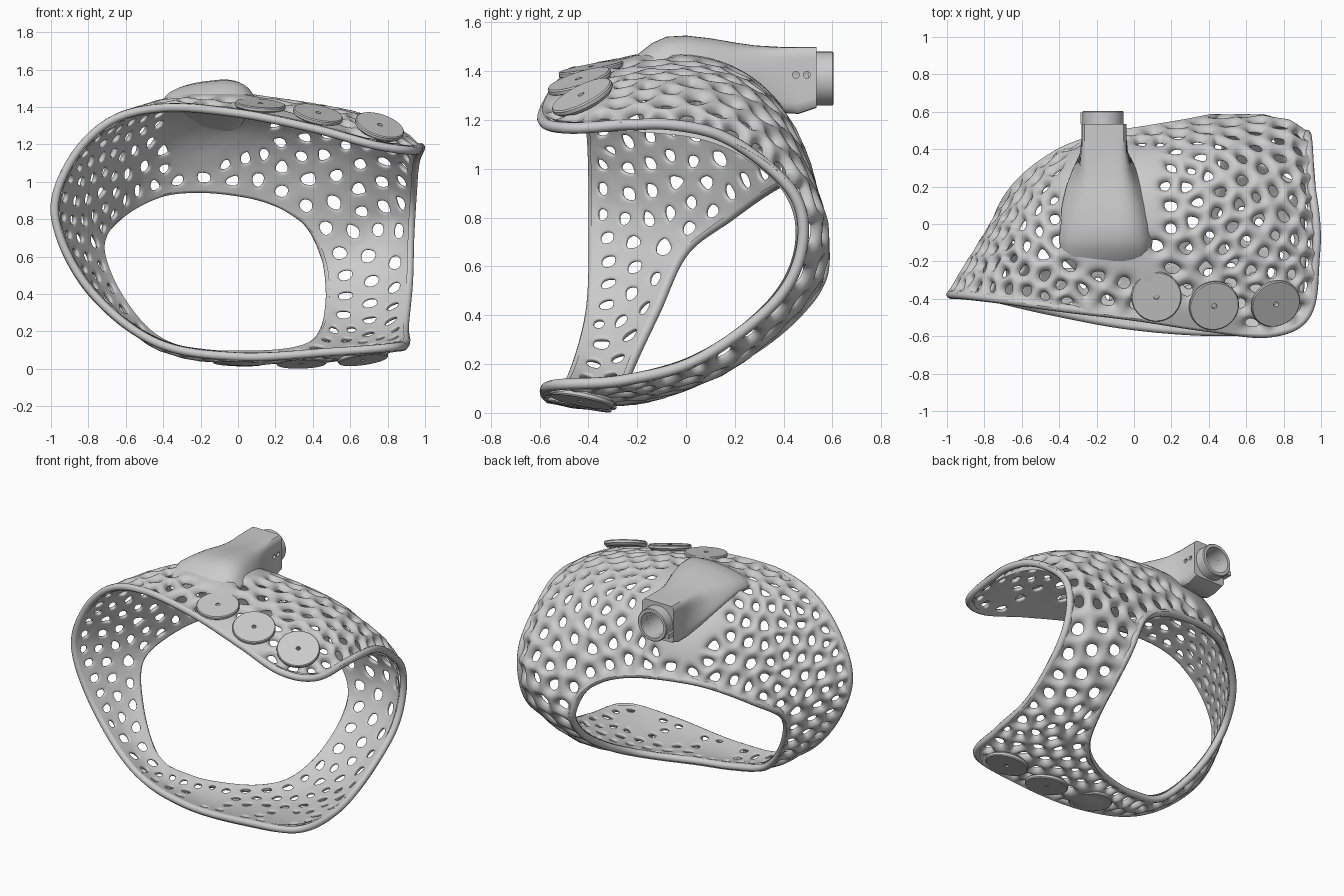
import bpy, bmesh, math, random
from mathutils import Vector, Matrix
from mathutils.kdtree import KDTree

if "Cube" in bpy.data.objects:
    bpy.data.objects.remove(bpy.data.objects["Cube"])

random.seed(4)

# Guide loops of the shell, clockwise from the left: open rim, middle, back opening
RIM = [(-.99, -.37, .8), (-.915, -.375, 1.1), (-.7, -.405, 1.33), (-.4, -.45, 1.41), (0, -.5, 1.38),
       (.4, -.56, 1.3), (.73, -.59, 1.21), (.93, -.49, 1.18), (.985, -.2, 1.18), (.965, .15, 1.12),
       (.945, .43, .93), (.93, .49, .7), (.92, .38, .45), (.9, .06, .21), (.9, -.25, .12),
       (.83, -.53, .1), (.5, -.58, .075), (0, -.55, .05), (-.45, -.47, .13), (-.81, -.385, .42)]
MIDDLE = [(-.87, -.17, .74), (-.72, 0, 1.03), (-.55, .1, 1.26), (-.32, .16, 1.385), (.02, .18, 1.42),
          (.38, .2, 1.38), (.62, .2, 1.33), (.79, .26, 1.22), (.87, .38, 1.08), (.86, .51, .93),
          (.77, .58, .8), (.74, .56, .6), (.72, .43, .4), (.7, .18, .18), (.63, -.08, .08),
          (.5, -.25, .04), (.28, -.35, .03), (-.1, -.38, .03), (-.45, -.34, .11), (-.73, -.23, .38)]
BACK = [(-.75, 0, .66), (-.65, .2, .82), (-.43, .38, .94), (-.2, .47, .965), (.04, .51, .94),
        (.21, .54, .89), (.33, .555, .82), (.39, .575, .76), (.43, .58, .69), (.46, .58, .61),
        (.48, .565, .54), (.49, .51, .45), (.49, .39, .33), (.46, .2, .2), (.39, .02, .11),
        (.25, -.1, .07), (.05, -.19, .06), (-.2, -.24, .07), (-.45, -.24, .14), (-.66, -.12, .4)]
THICK = .038


def loop_point(loop, u):
    n, i = len(loop), int(u)
    t = u - i
    a, b, c, d = (Vector(loop[(i + k) % n]) for k in (-1, 0, 1, 2))
    return .5 * (2*b + (c - a)*t + (2*a - 5*b + 4*c - d)*t*t + (3*b - a - 3*c + d)*t**3)


def make_object(name, bm, angle=35):
    mesh = bpy.data.meshes.new(name)
    bm.to_mesh(mesh)
    bm.free()
    ob = bpy.data.objects.new(name, mesh)
    bpy.context.collection.objects.link(ob)
    bpy.ops.object.select_all(action='DESELECT')
    ob.select_set(True)
    bpy.context.view_layer.objects.active = ob
    bpy.ops.object.shade_smooth_by_angle(angle=math.radians(angle))
    return ob


def lathe(name, profile, pos, axis, seg=48):
    """Closed ring profile of (radius, height) turned about an axis."""
    m = Matrix.Translation(pos) @ Vector(axis).to_track_quat('Z', 'Y').to_matrix().to_4x4()
    bm = bmesh.new()
    rings = []
    for s in range(seg):
        a = 2 * math.pi * s / seg
        rings.append([bm.verts.new(m @ Vector((r*math.cos(a), r*math.sin(a), z))) for r, z in profile])
    for s in range(seg):
        p, q = rings[s], rings[(s + 1) % seg]
        for k in range(len(profile)):
            l = (k + 1) % len(profile)
            bm.faces.new((p[k], q[k], q[l], p[l]))
    bmesh.ops.recalc_face_normals(bm, faces=bm.faces)
    return make_object(name, bm)


# Sample the shell surface
NU, NV = 320, 80
P = []
for i in range(NU):
    a, m, b = (loop_point(l, i * len(RIM) / NU) for l in (RIM, MIDDLE, BACK))
    P.append([a*(1 - t)*(1 - 2*t) + m*4*t*(1 - t) + b*t*(2*t - 1) for t in (j / NV for j in range(NV + 1))])
N, W = {}, {}
for i in range(NU):
    for j in range(NV + 1):
        c = (P[(i+1) % NU][j] - P[i-1][j]).cross(P[i][min(j+1, NV)] - P[i][max(j-1, 0)])
        N[i, j], W[i, j] = c.normalized(), c.length / 4
keys = list(W)

# Relaxed cell centres spread evenly over the surface
count = int(sum(W.values()) / .0148)
seeds = [P[i][j].copy() for i, j in random.choices(keys, [W[k] for k in keys], k=count)]
for step in range(16):
    tree = KDTree(count)
    for k, s in enumerate(seeds):
        tree.insert(s, k)
    tree.balance()
    label = {k: tree.find(P[k[0]][k[1]])[1] for k in keys}
    if step < 15:
        total, weight = [Vector() for _ in seeds], [1e-9] * count
        for k in keys:
            total[label[k]] += P[k[0]][k[1]] * W[k]
            weight[label[k]] += W[k]
        seeds = [t / w if w > 1e-8 else s for t, w, s in zip(total, weight, seeds)]

# Cell corners: where three cells meet, or two meet on a border
corners, normal = [[] for _ in seeds], [Vector() for _ in seeds]
for i, j in keys:
    normal[label[i, j]] += N[i, j]
    i2 = (i + 1) % NU
    if j < NV:
        near = {label[i, j], label[i2, j], label[i, j+1], label[i2, j+1]}
        if len(near) > 2:
            for k in near:
                corners[k].append((P[i][j] + P[i2][j+1]) / 2)
    if j in (0, NV) and label[i, j] != label[i2, j]:
        for k in (label[i, j], label[i2, j]):
            corners[k].append((P[i][j] + P[i2][j]) / 2)
cells = bmesh.new()
for pts, n in zip(corners, normal):
    if len(pts) < 3:
        continue
    mid = sum(pts, Vector()) / len(pts)
    e1 = n.orthogonal().normalized()
    e2 = n.normalized().cross(e1)
    pts.sort(key=lambda p: math.atan2((p - mid).dot(e2), (p - mid).dot(e1)))
    cells.faces.new([cells.verts.new(p) for p in pts])
bmesh.ops.remove_doubles(cells, verts=cells.verts, dist=.022)
cells.normal_update()
cells.verts.index_update()

# Fastening discs: centre, direction
TOP_DISCS = [((.12, -.39, 1.42), (.08, -.18, 1)), ((.43, -.44, 1.37), (.2, -.3, .92)),
             ((.76, -.43, 1.305), (.28, -.42, .84))]
BOTTOM_DISCS = [((0, -.42, .026), (-.03, -.1, -1)), ((.34, -.44, .024), (.03, -.18, -1)),
                ((.67, -.43, .045), (.14, -.2, -1))]


def is_solid(c):
    under_pod = -.38 < c.x < .12 and -.22 < c.y < .42 and c.z > 1.12
    return under_pod or any((c - Vector(p)).length < .115 for p, _ in TOP_DISCS + BOTTOM_DISCS)


# Lattice shell: raised struts outside, flat inside, one hole per cell
bm = bmesh.new()
outer = [bm.verts.new(v.co + v.normal * .012) for v in cells.verts]
inner = [bm.verts.new(v.co - v.normal * THICK) for v in cells.verts]
for f in cells.faces:
    ids = [v.index for v in f.verts]
    c, n = f.calc_center_median(), f.normal
    if is_solid(c):
        bm.faces.new([outer[k] for k in ids])
        bm.faces.new([inner[k] for k in reversed(ids)])
        continue
    ho = [bm.verts.new(c.lerp(v.co, .5) - n * .016) for v in f.verts]
    hi = [bm.verts.new(c.lerp(v.co, .4) - n * THICK) for v in f.verts]
    for k in range(len(ids)):
        l = (k + 1) % len(ids)
        bm.faces.new((outer[ids[k]], outer[ids[l]], ho[l], ho[k]))
        bm.faces.new((ho[k], ho[l], hi[l], hi[k]))
        bm.faces.new((hi[k], hi[l], inner[ids[l]], inner[ids[k]]))
cells.free()
shell = make_object("lattice_shell", bm, 180)
sub = shell.modifiers.new("smooth", 'SUBSURF')
sub.levels = sub.render_levels = 2

# Rolled rims along both openings
for name, j in (("front_rim", 0), ("back_rim", NV)):
    cu = bpy.data.curves.new(name, 'CURVE')
    cu.dimensions, cu.bevel_depth, cu.bevel_resolution = '3D', .023, 3
    sp = cu.splines.new('POLY')
    sp.points.add(NU - 1)
    for i in range(NU):
        sp.points[i].co = (*(P[i][j] - N[i, j] * .015), 1)
    sp.use_cyclic_u = True
    bpy.context.collection.objects.link(bpy.data.objects.new(name, cu))

# Discs with a small centre hole
DISC = [(.014, -.035), (.014, 0), (.13, 0), (.135, -.006), (.135, -.02), (.12, -.035)]
for side, discs in (("top", TOP_DISCS), ("bottom", BOTTOM_DISCS)):
    for k, (pos, axis) in enumerate(discs):
        lathe(f"{side}_disc_{k + 1}", DISC, pos, axis)

# Connector pod: sections of y, x min, x max, z min, z max, squareness, top taper, right lift
POD = [(.535, -.28, -.04, 1.25, 1.5, 12, 0, 0), (.46, -.28, -.04, 1.225, 1.5, 12, 0, 0),
       (.38, -.29, -.03, 1.23, 1.5, 9, .06, 0), (.28, -.35, .04, 1.285, 1.505, 5, .35, .003),
       (.2, -.39, .08, 1.33, 1.515, 4, .42, .008), (.1, -.42, .11, 1.37, 1.53, 3.5, .42, .014),
       (0, -.43, .13, 1.385, 1.54, 3, .4, .02), (-.08, -.44, .14, 1.39, 1.535, 3, .39, .02),
       (-.14, -.43, .13, 1.385, 1.51, 3, .38, .016), (-.2, -.4, .1, 1.385, 1.465, 2.6, .35, .01),
       (-.25, -.34, .04, 1.385, 1.42, 2.5, .3, 0)]
bm = bmesh.new()
rings = []
for y, x0, x1, z0, z1, power, taper, lift in POD:
    ring = []
    for k in range(48):
        a = 2 * math.pi * (k + .5) / 48
        c, s = math.cos(a), math.sin(a)
        r = (abs(c)**power + abs(s)**power) ** (-1 / power)
        w = (x1 - x0) / 2 * (1 - taper * (r*s + 1) / 2)
        z = (z0 + z1) / 2 + (z1 - z0) / 2 * r*s + lift * r*c * max(0, r*s)
        ring.append(bm.verts.new(((x0 + x1) / 2 + w*r*c, y, z)))
    rings.append(ring)
for p, q in zip(rings, rings[1:]):
    for k in range(48):
        bm.faces.new((p[k], p[k-1], q[k-1], q[k]))
bm.faces.new(rings[0])
bm.faces.new(rings[-1])
bmesh.ops.recalc_face_normals(bm, faces=bm.faces)
pod = make_object("connector_pod", bm, 40)

# Bore and screw holes cut into the pod
for k, (r, depth, pos, rot) in enumerate([(.086, .3, (-.165, .55, 1.37), (math.pi/2, 0, 0)),
                                          (.014, .1, (-.04, .45, 1.385), (0, math.pi/2, 0)),
                                          (.014, .1, (-.04, .495, 1.385), (0, math.pi/2, 0))]):
    bpy.ops.mesh.primitive_cylinder_add(vertices=32, radius=r, depth=depth, location=pos, rotation=rot)
    cutter = bpy.context.object
    cutter.name = f"pod_cutter_{k + 1}"
    cutter.hide_render = True
    cutter.display_type = 'WIRE'
    cut = pod.modifiers.new("hole", 'BOOLEAN')
    cut.object, cut.operation, cut.solver = cutter, 'DIFFERENCE', 'EXACT'

# Socket ring and its small catch
lathe("socket_ring", [(.086, .5), (.086, .605), (.105, .605), (.11, .6), (.11, .5)], (-.165, 0, 1.37), (0, 1, 0))
bpy.ops.mesh.primitive_cube_add(size=1, location=(-.265, .565, 1.32))
bpy.context.object.name = "ring_catch"
bpy.context.object.scale = (.04, .06, .03)
